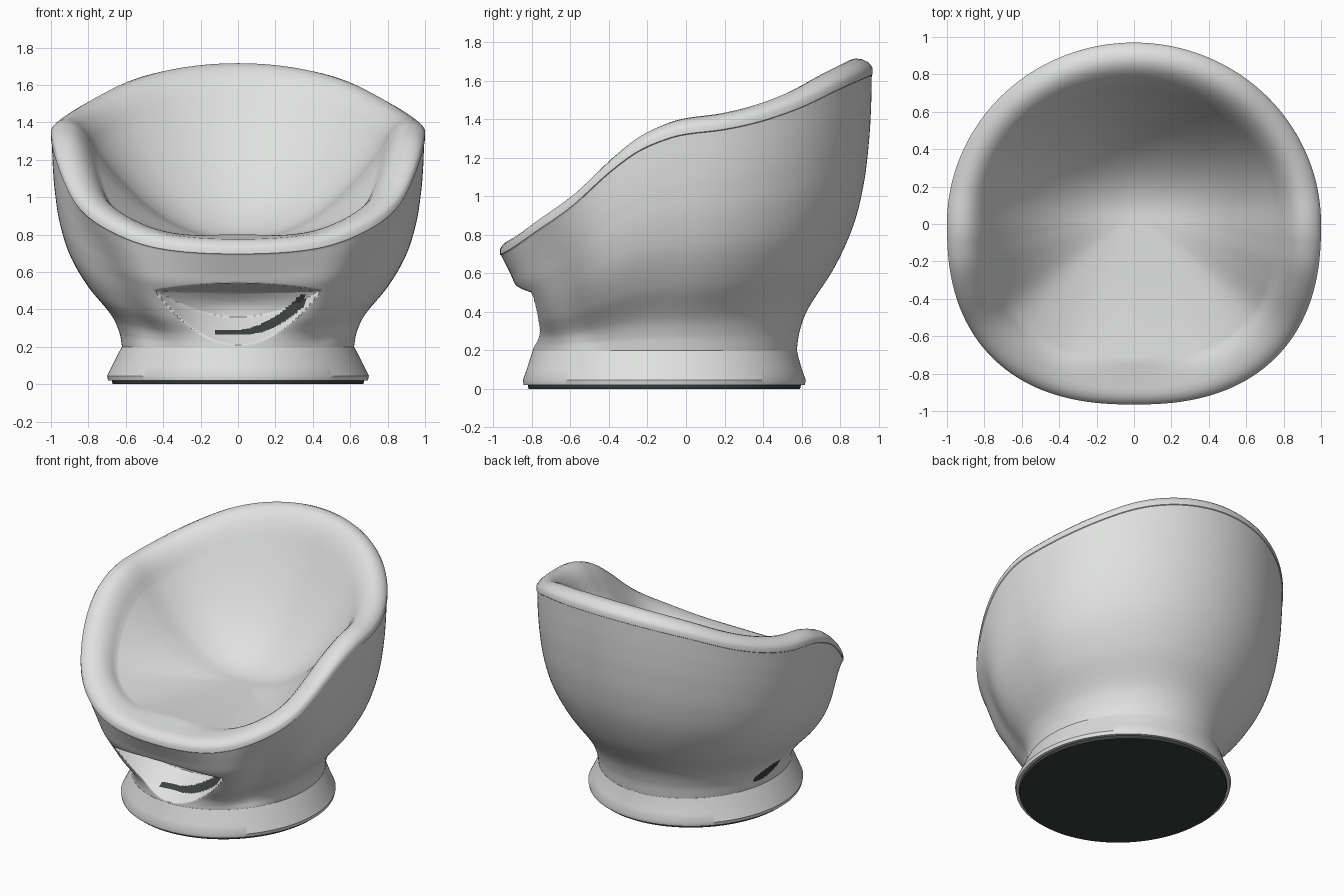
import bpy, bmesh, math

if "Cube" in bpy.data.objects:
    bpy.data.objects.remove(bpy.data.objects["Cube"])

N = 384  # segments around the shell


def material(name, rgb):
    m = bpy.data.materials.new(name)
    m.diffuse_color = (*rgb, 1)
    m.use_nodes = True
    m.node_tree.nodes["Principled BSDF"].inputs["Base Color"].default_value = m.diffuse_color
    return m


GREY = material("light grey plastic", (0.74, 0.755, 0.745))
DARK = material("dark rubber", (0.045, 0.052, 0.05))


def curve(pts, x):
    """Smooth interpolation through (x, value) points."""
    if x <= pts[0][0]:
        return pts[0][1]
    if x >= pts[-1][0]:
        return pts[-1][1]
    i = max(k for k in range(len(pts) - 1) if pts[k][0] <= x)

    def slope(k):
        a, b = pts[max(k - 1, 0)], pts[min(k + 1, len(pts) - 1)]
        return (b[1] - a[1]) / (b[0] - a[0])
    (x0, y0), (x1, y1) = pts[i], pts[i + 1]
    h = x1 - x0
    t = (x - x0) / h
    return ((2*t**3 - 3*t*t + 1) * y0 + (t**3 - 2*t*t + t) * h * slope(i)
            + (3*t*t - 2*t**3) * y1 + (t**3 - t*t) * h * slope(i + 1))


def loft(name, rings, mats, dark=None, angle=40):
    """Skin a list of closed rings; dark(centre) picks the dark faces."""
    bm = bmesh.new()
    vs = [[bm.verts.new(p) for p in r] for r in rings]
    n = len(rings[0])
    for a, b in zip(vs, vs[1:]):
        for i in range(n):
            j = (i + 1) % n
            bm.faces.new((a[i], a[j], b[j], b[i]))
    bm.faces.new(vs[0][::-1])
    bm.faces.new(vs[-1])
    if dark:
        for f in bm.faces:
            f.material_index = int(dark(f.calc_center_median()))
    bmesh.ops.recalc_face_normals(bm, faces=bm.faces)
    me = bpy.data.meshes.new(name)
    bm.to_mesh(me)
    bm.free()
    for m in mats:
        me.materials.append(m)
    ob = bpy.data.objects.new(name, me)
    bpy.context.collection.objects.link(ob)
    bpy.ops.object.select_all(action='DESELECT')
    ob.select_set(True)
    bpy.context.view_layer.objects.active = ob
    bpy.ops.object.shade_smooth_by_angle(angle=math.radians(angle))
    return ob


def polar(a, rx, ry, n=2.0):
    """Radius of a superellipse in direction a."""
    return ((abs(math.cos(a)) / rx)**n + (abs(math.sin(a)) / ry)**n)**(-1 / n)


def ellipse(rx, ry, cy, z):
    out = []
    for i in range(N):
        a = math.tau * i / N
        r = polar(a, rx, ry)
        out.append((r * math.cos(a), cy + r * math.sin(a), z))
    return out


# Height of the seam under the rim, by depth y
SEAM = [(-.97, .69), (-.9, .73), (-.8, .80), (-.6, .94), (-.4, 1.12), (-.25, 1.23),
        (-.1, 1.295), (0, 1.32), (.2, 1.345), (.4, 1.39), (.6, 1.46), (.8, 1.555), (.97, 1.63)]
# Outward swell from waist to seam, for the sides/back and for the front
SWELL = [(0, 0), (.07, .04), (.15, .15), (.3, .50), (.45, .75), (.6, .89),
         (.75, .96), (.88, .99), (1, 1)]
FRONT = [(0, 0), (.2, -.02), (.4, -.02), (.5, .1), (.66, .5), (.8, .7), (1, 1)]
# Rolled rim: inset, rise above seam
RIM = [(0, .004), (0, .035), (.01, .052), (.028, .069), (.058, .083), (.09, .086),
       (.12, .078), (.15, .058), (.18, .025), (.21, -.02), (.235, -.07)]


def recess(p):
    """Push the front pocket inwards."""
    x, y, z = p
    u = x / .44
    if y > -.3 or abs(u) >= 1:
        return p
    top, bot = .54 - .04 * u * u, .21 + .29 * u * u
    v = (z - bot) / (top - bot)
    if not 0 < v < 1:
        return p
    k = min(1, v / .45, (1 - v) / .15)
    return (x, y + .2 * k * (1 - u * u)**.7, z)


def shell_rings():
    dirs = []
    for i in range(N):
        a = math.tau * i / N
        c, s = math.cos(a), math.sin(a)
        r = polar(a, 1.0, .97 if s > 0 else .965, 2.0 if s > 0 else 2.4)
        w = polar(a, .62, .685)
        # hollow beside the front panel
        side = math.degrees(math.atan2(s, abs(c)))
        hollow = .26 * math.exp(-((side + 42) / 13)**2)
        dirs.append((c, s, r, w, curve(SEAM, r * s), max(0, -s)**8, hollow))
    rings = []
    # outer wall
    for k in range(101):
        t = (k / 100)**1.3
        f0, f1, dip = curve(SWELL, t), curve(FRONT, t), math.sin(math.pi * t)
        ring = []
        for c, s, r, w, zs, wf, hollow in dirs:
            f = f0 * (1 - wf) + f1 * wf - hollow * dip
            wx, wy, R = w * c, w * s - .11, r - .005
            ring.append(recess((wx + (R * c - wx) * f, wy + (R * s - wy) * f,
                                .2 + t * (zs - .2))))
        rings.append(ring)
    # rolled rim, flattening into the seat at the front
    for d, h in RIM:
        ring = []
        for c, s, r, w, zs, wf, _ in dirs:
            k = max(0, -s)**2
            g = .086 + .15 * (d - .09) if d > .09 else h
            ring.append(((r - d) * c, (r - d) * s, zs + h * (1 - k) + g * k))
        rings.append(ring)
    # seat bowl, with a soft fold where seat meets back
    edge = rings[-1]
    for k in range(1, 50):
        q = 1 - k / 50
        ring = []
        for (x, y, z), d in zip(edge, dirs):
            p = 2.2 - .2 * max(0, d[1])
            ring.append((x * q, .05 + (y - .05) * q, .775 + (z - .775) * q**p))
        rings.append(ring)
    return rings


def dark_spots(p):
    # curved slot inside the pocket
    if p.y < -.3 and -.12 < p.x < .36 and p.z < .48:
        m = max(p.x, 0)
        if abs(p.z - (.278 + 1.45 * m * m)) < .012 + .08 * m:
            return True
    # small oval opening low on the left side
    if p.x < -.5 and p.z < .45:
        dy, dz = p.y + .035, p.z - .29
        return (dy / .12)**2 + ((dz + .25 * dy) / .04)**2 < 1
    return False


loft("seat_shell", shell_rings(), [GREY, DARK], dark_spots)

# Flared base skirt
loft("base_skirt", [ellipse(.66, .70, -.1125, .02), ellipse(.695, .73, -.1125, .02),
                    ellipse(.70, .735, -.1125, .045), ellipse(.672, .715, -.1125, .10),
                    ellipse(.642, .697, -.112, .16), ellipse(.621, .686, -.11, .2),
                    ellipse(.60, .665, -.11, .202)], [GREY], angle=35)

# Dark foot pad
loft("foot_pad", [ellipse(.67, .705, -.1125, 0), ellipse(.675, .71, -.1125, .022)], [DARK])
